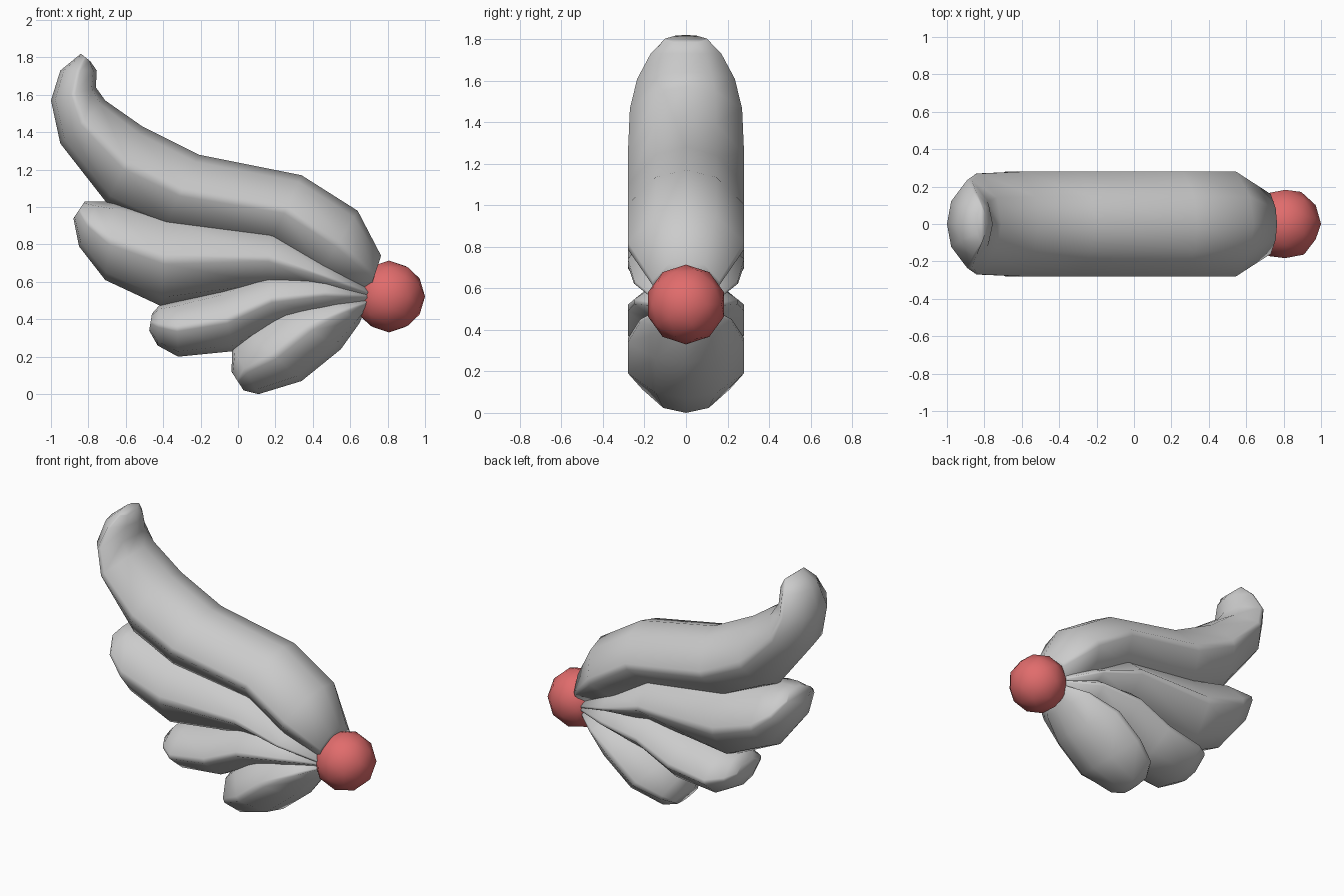
import bpy, bmesh
from math import radians

if "Cube" in bpy.data.objects:
    bpy.data.objects.remove(bpy.data.objects["Cube"])

# Feather cross-section: (share of half depth, share of half height)
SECTION = [(0, 1), (.52, .81), (1, .1), (1, -.1), (.52, -.81),
           (0, -1), (-.52, -.81), (-1, -.1), (-1, .1), (-.52, .81)]


def feather(name, stations):
    """Loft rings; each station is upper x, z, lower x, z and half depth in y."""
    bm = bmesh.new()
    rings = []
    for ux, uz, lx, lz, w in stations:
        cx, cz = (ux + lx) / 2, (uz + lz) / 2
        hx, hz = (ux - lx) / 2, (uz - lz) / 2
        rings.append([bm.verts.new((cx + hx * t, w * s, cz + hz * t)) for s, t in SECTION])
    n = len(SECTION)
    for a, b in zip(rings, rings[1:]):
        for i in range(n):
            j = (i + 1) % n
            bm.faces.new((a[i], a[j], b[j], b[i]))
    bm.faces.new(rings[0])
    bm.faces.new(rings[-1])
    bmesh.ops.recalc_face_normals(bm, faces=bm.faces)
    for f in bm.faces:
        f.smooth = True
    mesh = bpy.data.meshes.new(name)
    bm.to_mesh(mesh)
    bm.free()
    obj = bpy.data.objects.new(name, mesh)
    bpy.context.collection.objects.link(obj)


# Four feathers, root to tip
feather("top_feather", [
    (.765, .74, .69, .51, .16), (.64, .98, .43, .63, .28),
    (.34, 1.17, .17, .80, .28), (-.21, 1.28, -.40, .88, .28),
    (-.51, 1.43, -.70, 1.02, .28), (-.71, 1.57, -.95, 1.34, .27),
    (-.76, 1.64, -1.0, 1.57, .235), (-.755, 1.73, -.95, 1.73, .17),
    (-.79, 1.78, -.84, 1.82, .10)])
feather("upper_middle_feather", [
    (.70, .60, .69, .48, .14), (.48, .71, .45, .55, .25),
    (.17, .89, .16, .56, .28), (-.38, .97, -.41, .47, .28),
    (-.66, 1.03, -.71, .61, .28), (-.75, 1.03, -.85, .79, .23),
    (-.82, 1.03, -.88, .94, .13)])
feather("lower_middle_feather", [
    (.70, .58, .69, .46, .14), (.48, .65, .45, .42, .25),
    (.16, .66, .20, .35, .28), (-.10, .56, -.02, .23, .28),
    (-.33, .50, -.32, .20, .27), (-.42, .475, -.43, .26, .20),
    (-.46, .43, -.475, .34, .12)])
feather("bottom_feather", [
    (.70, .54, .67, .43, .14), (.48, .51, .65, .38, .22),
    (.20, .46, .55, .24, .28), (.05, .34, .34, .07, .28),
    (-.03, .25, .11, .0, .21), (-.035, .12, .03, .02, .12)])

# Red bead at the root, pole turned to point along x
bpy.ops.mesh.primitive_ico_sphere_add(subdivisions=2, radius=.192, location=(.808, 0, .522),
                                      rotation=(radians(90), 0, radians(90)))
bead = bpy.context.object
bead.name = "root_bead"
bpy.ops.object.shade_smooth()
red = bpy.data.materials.new("red")
red.diffuse_color = (.75, .15, .15, 1)
red.use_nodes = True
red.node_tree.nodes["Principled BSDF"].inputs["Base Color"].default_value = red.diffuse_color
bead.data.materials.append(red)
